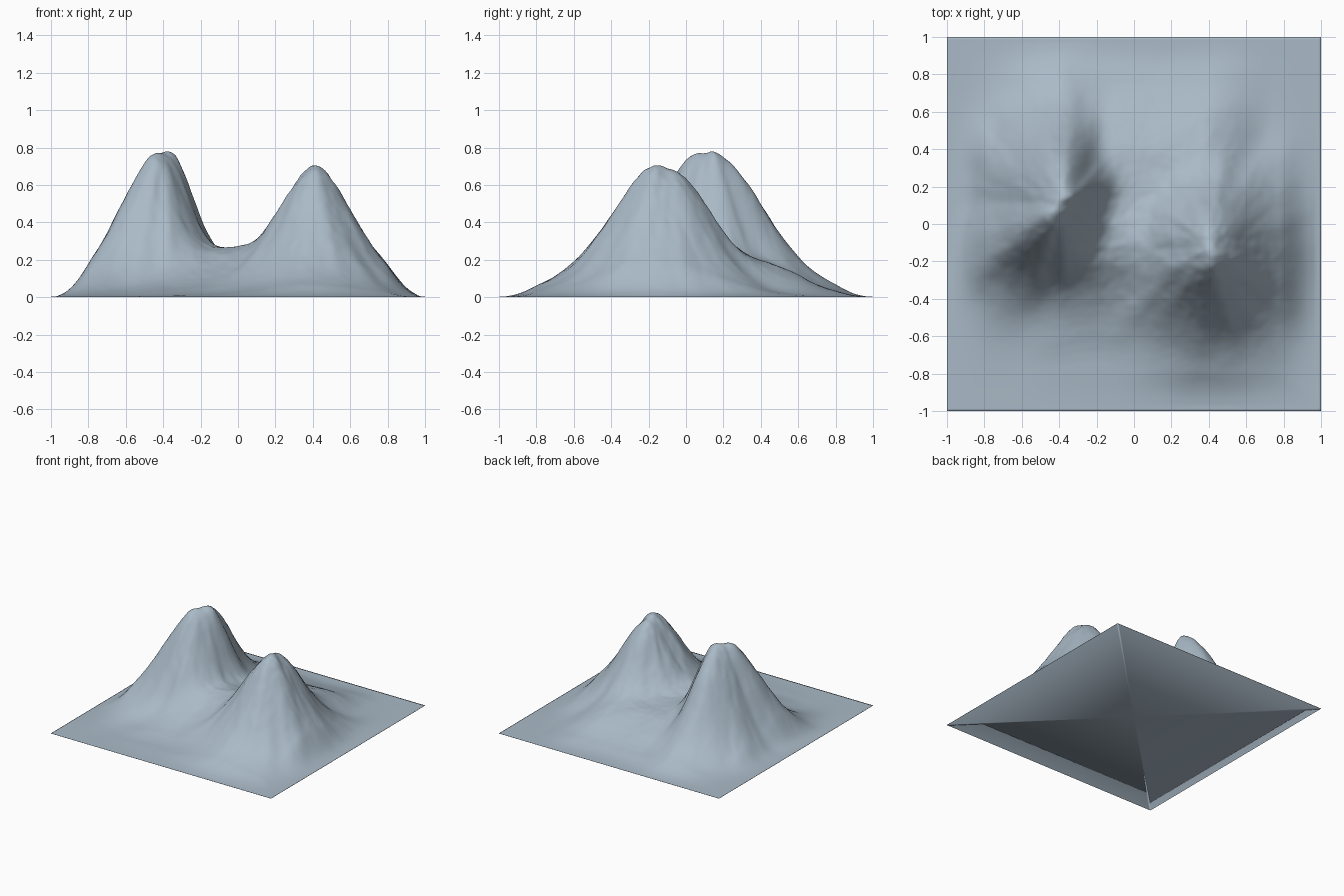
import bpy, bmesh, math
from mathutils import noise, Vector

if "Cube" in bpy.data.objects:
    bpy.data.objects.remove(bpy.data.objects["Cube"])

N = 150  # grid cells per side


def smooth(t):
    t = max(0.0, min(1.0, t))
    return t * t * (3 - 2 * t)


def table(points, v):
    # lookup through (position, value) pairs
    for (a, p), (b, q) in zip(points, points[1:]):
        if v <= b:
            return p + (q - p) * max(0.0, (v - a) / (b - a))
    return points[-1][1]


def peak(x, y, start, end, height, radii, power):
    # summit is a short crest from start to end
    # radii: half-height distance every 45 degrees, counter-clockwise from +x
    p, s, e = Vector((x, y)), Vector(start), Vector(end)
    t = max(0.0, min(1.0, (p - s).dot(e - s) / (e - s).length_squared))
    d = p - s.lerp(e, t)
    r = d.length
    mid = p - (s + e) / 2
    a = (math.degrees(math.atan2(mid.y, mid.x)) % 360) / 45
    i = int(a) % 8
    rad = radii[i] + (radii[(i + 1) % 8] - radii[i]) * smooth(a - int(a))
    # weathered gullies running down the flanks
    m = max(mid.length, 1e-6)
    rad *= 1 + 0.035 * noise.noise(Vector((4 * mid.x / m, 4 * mid.y / m, s.x * 9 + 3 * r)))
    return height * math.exp(-math.log(2) * (r / rad) ** power)


BENCH = [(-1, 0), (-.7, .015), (-.5, .07), (-.3, .18), (-.17, .26), (0, .25),
         (.2, .215), (.43, .19), (.55, .14), (.7, .06), (.85, .02), (1, 0)]


def ground(x, y):
    left = peak(x, y, (-.43, .06), (-.37, .15), .765,
                [.175, .19, .32, .26, .205, .30, .25, .21], 1.8)
    right = peak(x, y, (.40, -.07), (.415, -.17), .685,
                 [.26, .25, .26, .22, .235, .28, .295, .27], 1.65)
    # saddle and the shelf behind it
    yy = y + 0.05 * noise.noise(Vector((x * 3, y * 3, 5)))
    shelf = sum(table(BENCH, yy + d) for d in (-.05, 0, .05)) / 3
    shelf *= smooth((x + .8) / .6) * smooth((.80 - x) / .45)
    h = (left ** 3 + right ** 3 + shelf ** 3) ** (1 / 3)
    # rock roughness grows with height
    rough = noise.fractal(Vector((x * 6, y * 6, 1.7)), 0.8, 2.0, 4)
    h += 0.02 * rough * min(1, h * 1.6)
    edge = min(1 - abs(x), 1 - abs(y))
    return max(0.0, h) * smooth(edge / .24 + .08) * min(1, edge * 20)


# mountain terrain surface
bm = bmesh.new()
grid = [[bm.verts.new((x, y, ground(x, y) + .002))
         for x in (2 * i / N - 1 for i in range(N + 1))]
        for y in (2 * j / N - 1 for j in range(N + 1))]
for j in range(N):
    for i in range(N):
        bm.faces.new((grid[j][i], grid[j][i + 1], grid[j + 1][i + 1], grid[j + 1][i]))

# thin rim and flat underside
rim = (grid[0][:-1] + [row[-1] for row in grid[:-1]]
       + grid[-1][:0:-1] + [row[0] for row in grid[:0:-1]])
low = [bm.verts.new((v.co.x, v.co.y, 0)) for v in rim]
centre = bm.verts.new((0, 0, 0))
for k in range(len(rim)):
    m = (k + 1) % len(rim)
    bm.faces.new((rim[k], low[k], low[m], rim[m]))
    bm.faces.new((low[m], low[k], centre))
bmesh.ops.recalc_face_normals(bm, faces=bm.faces)
for f in bm.faces:
    f.smooth = True

mesh = bpy.data.meshes.new("twin_peak_terrain")
bm.to_mesh(mesh)
bm.free()

# blue-grey rock
rock = bpy.data.materials.new("slate_rock")
rock.diffuse_color = (0.40, 0.49, 0.57, 1)
rock.use_nodes = True
rock.node_tree.nodes["Principled BSDF"].inputs["Base Color"].default_value = rock.diffuse_color
mesh.materials.append(rock)
terrain = bpy.data.objects.new("twin_peak_terrain", mesh)
bpy.context.collection.objects.link(terrain)
